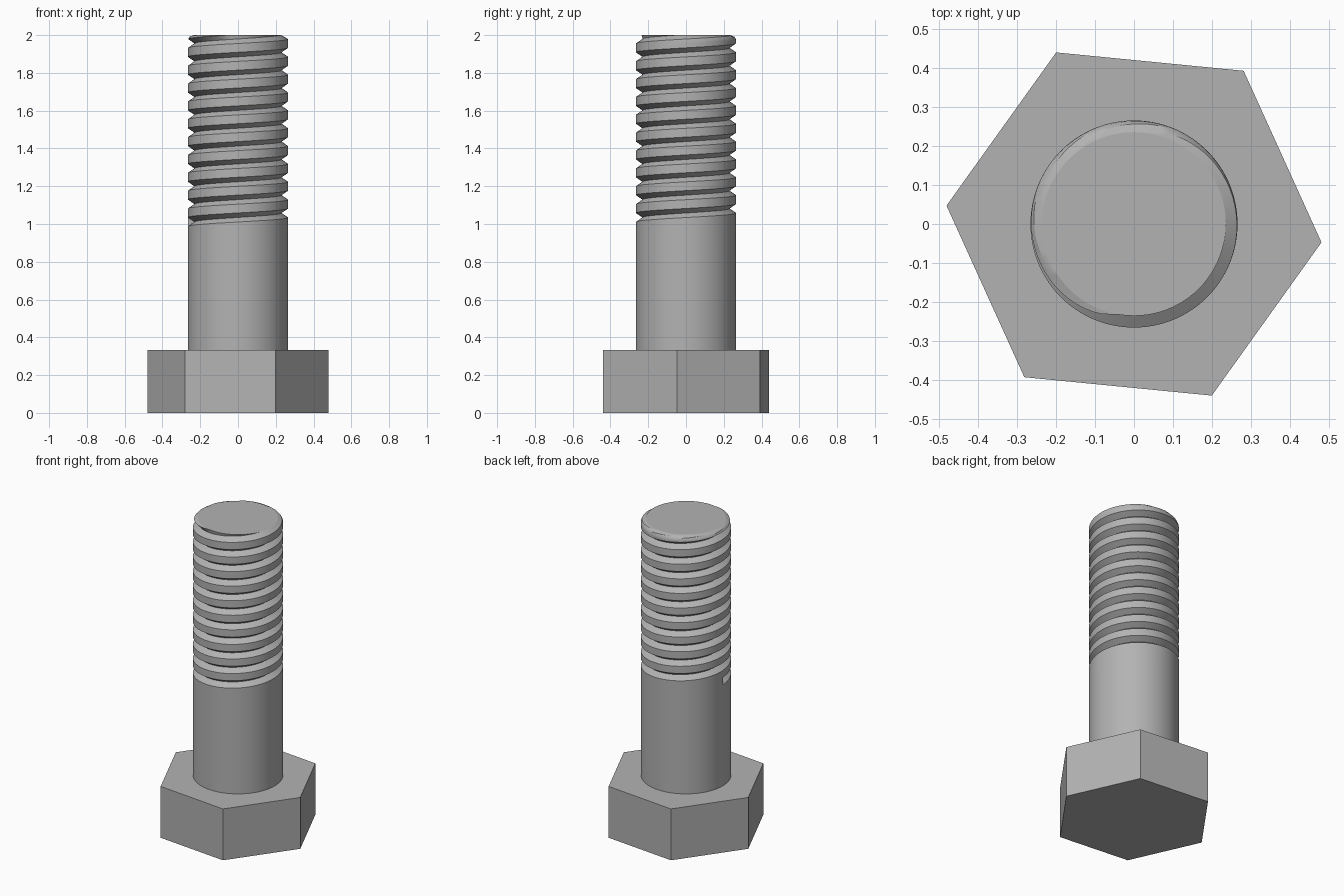
import bpy, bmesh, math

old = bpy.data.objects.get("Cube")
if old:
    bpy.data.objects.remove(old)

steel = bpy.data.materials.new("steel_grey")
steel.use_nodes = True
COLOUR = (0.45, 0.45, 0.45, 1)
steel.diffuse_color = COLOUR
steel.node_tree.nodes["Principled BSDF"].inputs["Base Color"].default_value = COLOUR

HEAD_R, HEAD_H, HEAD_TURN = 0.482, 0.333, math.radians(-5.6)
R, ROOT, TOP = 0.265, 0.23, 2.0
PITCH, START, FLANK = 0.0945, 0.987, 0.024
SEG = 72
ROUND = 0.03


def make_object(name, bm):
    bmesh.ops.recalc_face_normals(bm, faces=bm.faces)
    mesh = bpy.data.meshes.new(name)
    bm.to_mesh(mesh)
    bm.free()
    mesh.materials.append(steel)
    obj = bpy.data.objects.new(name, mesh)
    bpy.context.collection.objects.link(obj)
    return obj


def ring_point(radius, angle, z):
    return (radius * math.cos(angle), radius * math.sin(angle), z)


def limit(radius, z):
    """Clamp a thread point to the rounded tip."""
    z = min(z, TOP)
    drop = max(0, z - (TOP - ROUND))
    tip = R - ROUND + math.sqrt(max(0, ROUND ** 2 - drop ** 2))
    return min(radius, tip), z


# hexagonal head
bm = bmesh.new()
hexagon = [bm.verts.new(ring_point(HEAD_R, HEAD_TURN + i * math.pi / 3, 0)) for i in range(6)]
base = bm.faces.new(hexagon)
side = bmesh.ops.extrude_face_region(bm, geom=[base])
bmesh.ops.translate(bm, verts=[v for v in side["geom"] if isinstance(v, bmesh.types.BMVert)],
                    vec=(0, 0, HEAD_H))
make_object("hex_head", bm)

# shank and helical thread: one column of points per angle
bm = bmesh.new()
turns = math.ceil((TOP - START) / PITCH) + 1
columns = []
for i in range(SEG + 1):
    turn = i / SEG
    angle = math.pi + turn * math.tau
    profile = [(R, HEAD_H - 0.02)]
    for lap in range(turns):
        z = START + (lap + turn) * PITCH
        crest = z + 2 * FLANK
        profile += [(R, z), (ROOT, z + FLANK), (R, crest)]
        # extra points on the crest follow the rounded tip
        profile += [(R, crest + (PITCH - 2 * FLANK) * k / 4) for k in (1, 2, 3)]
    column = [bm.verts.new(ring_point(*[limit(r, z)[0], angle, limit(r, z)[1]])) for r, z in profile]
    column.append(bm.verts.new((0, 0, TOP)))
    columns.append(column)
for a, b in zip(columns, columns[1:]):
    for k in range(len(a) - 1):
        bm.faces.new((a[k], b[k], b[k + 1], a[k + 1]))

# step walls where the first groove starts
first, last = columns[0], columns[-1]
bm.faces.new([bm.verts.new(first[k].co) for k in (1, 2, 3)])
bmesh.ops.dissolve_degenerate(bm, dist=0.0001, edges=bm.edges)
bmesh.ops.remove_doubles(bm, verts=bm.verts, dist=0.0002)
shank = make_object("threaded_shank", bm)

bpy.ops.object.select_all(action="DESELECT")
shank.select_set(True)
bpy.context.view_layer.objects.active = shank
bpy.ops.object.shade_smooth_by_angle(angle=math.radians(30))
